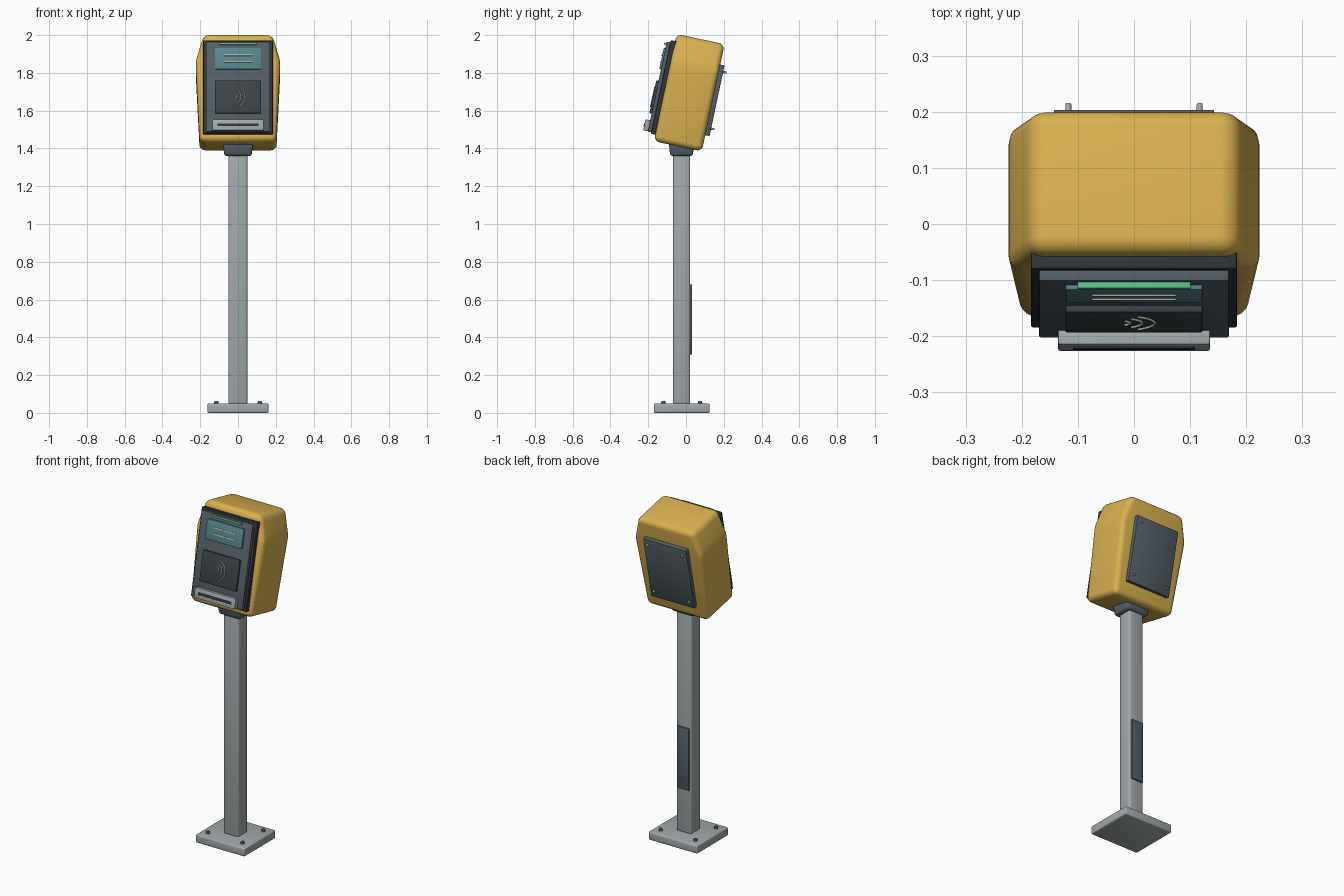
import bpy, bmesh
from math import radians, cos, sin
from mathutils import Matrix

if "Cube" in bpy.data.objects:
    bpy.data.objects.remove(bpy.data.objects["Cube"])

TILT = Matrix.Translation((0, 0.018, 1.70)) @ Matrix.Rotation(radians(-12), 4, 'X')
WORLD = Matrix.Identity(4)


def material(name, rgb):
    m = bpy.data.materials.new(name)
    m.diffuse_color = (*rgb, 1)
    m.use_nodes = True
    m.node_tree.nodes["Principled BSDF"].inputs["Base Color"].default_value = m.diffuse_color
    return m


YELLOW = material("yellow_paint", (0.70, 0.44, 0.08))
STEEL = material("steel", (0.36, 0.40, 0.41))
SLATE = material("slate", (0.09, 0.115, 0.135))
BLACK = material("black_plastic", (0.03, 0.034, 0.04))
DARK = material("dark_panel", (0.045, 0.055, 0.063))
TEAL = material("screen_teal", (0.10, 0.24, 0.27))
GREEN = material("light_green", (0.10, 0.55, 0.25))
CREAM = material("cream", (0.70, 0.72, 0.62))


def finish(ob, mat, matrix, bevel=0, segments=3):
    ob.data.materials.append(mat)
    ob.matrix_world = matrix
    bpy.context.view_layer.objects.active = ob
    ob.select_set(True)
    if bevel:
        b = ob.modifiers.new("bevel", 'BEVEL')
        b.width, b.segments, b.limit_method = bevel, segments, 'NONE'
        bpy.ops.object.modifier_apply(modifier="bevel")
    if ob.type == 'MESH':
        bpy.ops.object.shade_smooth_by_angle(angle=radians(35))
    ob.select_set(False)
    return ob


def mesh_object(name, bm):
    bmesh.ops.recalc_face_normals(bm, faces=bm.faces)
    me = bpy.data.meshes.new(name)
    bm.to_mesh(me)
    bm.free()
    ob = bpy.data.objects.new(name, me)
    bpy.context.collection.objects.link(ob)
    return ob


def box(name, x, y, z, mat, matrix=TILT, bevel=0.003, segments=2, taper=1):
    """Box from (min, max) ranges; taper shrinks the bottom."""
    bm = bmesh.new()
    bmesh.ops.create_cube(bm, size=1)
    for v in bm.verts:
        k = taper if v.co.z < 0 else 1
        v.co = [(r[0] + r[1]) / 2 + c * f * (r[1] - r[0])
                for r, c, f in zip((x, y, z), v.co, (k, k, 1))]
    return finish(mesh_object(name, bm), mat, matrix, bevel, segments)


def bolt(name, loc, radius, height, axis, mat, matrix):
    bm = bmesh.new()
    bmesh.ops.create_cone(bm, cap_ends=True, segments=16, radius1=radius,
                          radius2=radius * 0.85, depth=height)
    m = Matrix.Translation(loc)
    if axis == 'Y':
        m = m @ Matrix.Rotation(radians(-90), 4, 'X')
    bm.transform(m)
    return finish(mesh_object(name, bm), mat, matrix)


# Stand: base plate, bolts, post, service hatch, collar
box("base_plate", (-0.162, 0.162), (-0.17, 0.125), (0, 0.05), STEEL, WORLD, 0.008, 3)
for i, x in enumerate((-0.115, 0.115)):
    for j, y in enumerate((-0.12, 0.075)):
        bolt(f"base_bolt_{i}{j}", (x, y, 0.053), 0.012, 0.018, 'Z', SLATE, WORLD)
box("post", (-0.05, 0.05), (-0.068, 0.022), (0.045, 1.42), STEEL, WORLD, 0.012, 3)
box("post_hatch", (-0.039, 0.039), (0.015, 0.033), (0.31, 0.68), SLATE, WORLD)
box("collar", (-0.082, 0.082), (-0.092, 0.044), (1.36, 1.44), SLATE, WORLD, 0.014, 3, 0.88)

# Head shell: six-sided outline extruded front to back
outline = [(-0.203, -0.295), (0.203, -0.295), (0.225, 0.14),
           (0.182, 0.285), (-0.182, 0.285), (-0.225, 0.14)]
bm = bmesh.new()
face = bm.faces.new([bm.verts.new((x, -0.13, z)) for x, z in outline])
ext = bmesh.ops.extrude_face_region(bm, geom=[face])
bmesh.ops.translate(bm, vec=(0, 0.26, 0),
                    verts=[g for g in ext["geom"] if isinstance(g, bmesh.types.BMVert)])
finish(mesh_object("head_shell", bm), YELLOW, TILT, 0.03, 5)

# Front face, stacked in layers
box("front_bezel", (-0.184, 0.184), (-0.153, -0.12), (-0.26, 0.247), BLACK, bevel=0.005)
box("front_panel", (-0.169, 0.169), (-0.172, -0.145), (-0.252, 0.235), SLATE)
box("status_light", (-0.101, 0.101), (-0.184, -0.165), (0.217, 0.227), GREEN, bevel=0.002)
box("screen", (-0.122, 0.122), (-0.181, -0.165), (0.085, 0.199), TEAL)
for i, z in enumerate((0.124, 0.159)):
    box(f"screen_line_{i}", (-0.075, 0.075), (-0.184, -0.178), (z - 0.003, z + 0.003),
        CREAM, bevel=0.001)
box("card_reader", (-0.122, 0.122), (-0.184, -0.165), (-0.155, 0.023), DARK)
box("slot_plate", (-0.135, 0.135), (-0.197, -0.165), (-0.25, -0.191), STEEL)
box("ticket_slot", (-0.109, 0.109), (-0.2, -0.19), (-0.228, -0.214), BLACK, bevel=0.001)

# Contactless waves on the reader
for i, r in enumerate((0.019, 0.041, 0.063)):
    cu = bpy.data.curves.new(f"wave_{i}", 'CURVE')
    cu.dimensions, cu.bevel_depth, cu.bevel_resolution = '3D', 0.0025, 2
    cu.use_fill_caps = True
    sp = cu.splines.new('POLY')
    sp.points.add(12)
    for k, p in enumerate(sp.points):
        a = radians(-58 + 116 * k / 12)
        p.co = (-0.026 + r * cos(a), -0.185, -0.066 + r * sin(a), 1)
    ob = bpy.data.objects.new(f"wave_{i}", cu)
    bpy.context.collection.objects.link(ob)
    finish(ob, CREAM, TILT)

# Rear service door with screws
box("rear_door", (-0.143, 0.143), (0.12, 0.153), (-0.208, 0.175), SLATE)
for i, x in enumerate((-0.117, 0.117)):
    for j, z in enumerate((-0.167, 0.14)):
        bolt(f"door_screw_{i}{j}", (x, 0.16, z), 0.006, 0.022, 'Y', STEEL, TILT)
